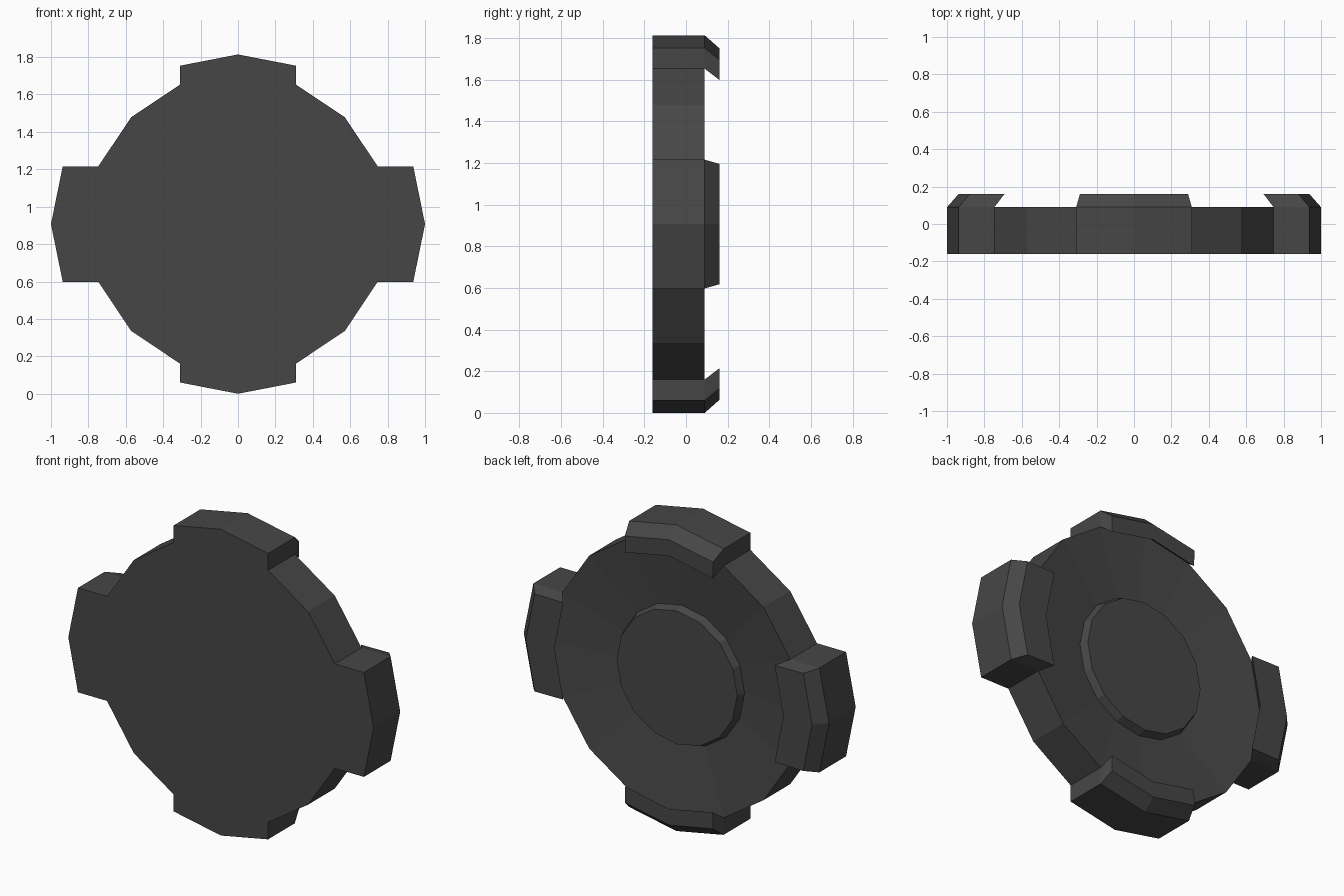
import bpy, bmesh, math

if "Cube" in bpy.data.objects:
    bpy.data.objects.remove(bpy.data.objects["Cube"])

CZ = 0.907                      # height of the wheel centre
FRONT, RIM, BACK = -0.16, 0.09, 0.16
SIDES = 16
R = 0.808

mat = bpy.data.materials.new("dark grey")
mat.diffuse_color = (0.062, 0.062, 0.062, 1)
mat.use_nodes = True
mat.node_tree.nodes["Principled BSDF"].inputs["Base Color"].default_value = mat.diffuse_color


def polar(r, i):
    a = 2 * math.pi * i / SIDES
    return r * math.cos(a), r * math.sin(a)


def finish(bm, name):
    bmesh.ops.recalc_face_normals(bm, faces=bm.faces)
    me = bpy.data.meshes.new(name)
    bm.to_mesh(me)
    bm.free()
    me.materials.append(mat)
    ob = bpy.data.objects.new(name, me)
    bpy.context.collection.objects.link(ob)
    return ob


def loft(bm, rings, skip):
    """Join (points, y) rings with quads and cap both ends."""
    loops = [[bm.verts.new((x, y, CZ + z)) for x, z in pts] for pts, y in rings]
    n = len(loops[0])
    for k in range(len(loops) - 1):
        for i in range(n):
            if skip(k, i):
                continue
            j = (i + 1) % n
            bm.faces.new((loops[k][i], loops[k][j], loops[k + 1][j], loops[k + 1][i]))
    bm.faces.new(loops[0])
    bm.faces.new(loops[-1])


# Disc: flat front, dished back with a raised centre boss (open where tabs join)
bm = bmesh.new()
profile = [(R, FRONT), (R, RIM), (0.412, 0.04), (0.395, 0.085)]
loft(bm, [([polar(r, i) for i in range(SIDES)], y) for r, y in profile],
     lambda k, i: k == 0 and i % 4 in (0, 3))
finish(bm, "disc")


# Tabs: bevelled outer edge and a lip reaching inward over the rim
def tab(name, turn, tip, corner):
    s = polar(R, 1)[1]
    inner = [polar(R, i) for i in (-1, 0, 1)]
    lip = [polar(0.75, i) for i in (-1, 0, 1)]
    base = inner + [(corner, s), (tip, 0), (corner, -s)]
    top = lip + [(corner - 0.057, s - 0.02), (tip - 0.062, 0), (corner - 0.057, -s + 0.02)]
    c, d = round(math.cos(turn)), round(math.sin(turn))
    rot = lambda pts: [(x * c - z * d, x * d + z * c) for x, z in pts]
    bm = bmesh.new()
    loft(bm, [(rot(base), FRONT), (rot(base), RIM), (rot(top), BACK)],
         lambda k, i: k == 0 and i < 2)
    finish(bm, name)


for q, name in enumerate(("right_tab", "top_tab", "left_tab", "bottom_tab")):
    tip, corner = (1.0, 0.937) if q % 2 == 0 else (0.907, 0.847)
    tab(name, q * math.pi / 2, tip, corner)
